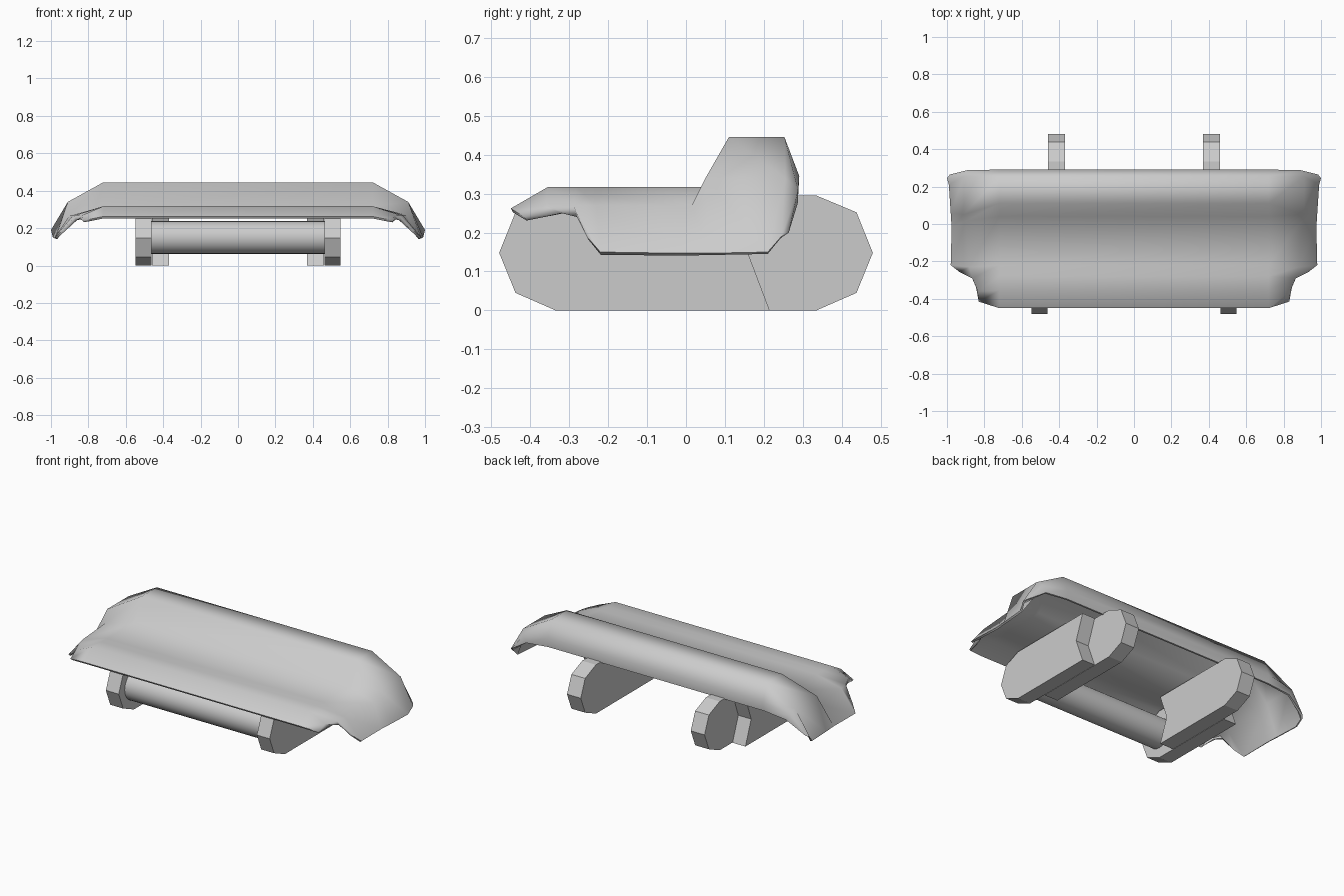
import bpy, bmesh, math
from mathutils import Matrix

if "Cube" in bpy.data.objects:
    bpy.data.objects.remove(bpy.data.objects["Cube"])

grey = bpy.data.materials.new("light_grey")
grey.diffuse_color = (0.6, 0.6, 0.6, 1)
grey.use_nodes = True
grey.node_tree.nodes["Principled BSDF"].inputs["Base Color"].default_value = grey.diffuse_color


def finish(name, bm, angle=None):
    mesh = bpy.data.meshes.new(name)
    bm.to_mesh(mesh)
    bm.free()
    ob = bpy.data.objects.new(name, mesh)
    bpy.context.collection.objects.link(ob)
    mesh.materials.append(grey)
    bpy.ops.object.select_all(action='DESELECT')
    ob.select_set(True)
    bpy.context.view_layer.objects.active = ob
    if angle:
        bpy.ops.object.shade_smooth_by_angle(angle=math.radians(angle))
    return ob


# Shell: three sections from the straight middle out to the drooping end,
# each running from the front lip over the step and ridge to the rear edge
middle = [(.72, y, z) for y, z in [
    (-.45, .262), (-.355, .317), (-.28, .317), (-.22, .317), (.04, .317),
    (.11, .445), (.253, .445), (.291, .345), (.287, .29)]]
shoulder = [(.83, -.415, .24), (.835, -.36, .268), (.865, -.29, .27),
            (.88, -.23, .27), (.9, .015, .27), (.91, .05, .34),
            (.91, .255, .34), (.89, .288, .31), (.87, .287, .275)]
rim = [(.848, -.32, .25), (.87, -.28, .24), (.935, -.255, .19),
       (.98, -.22, .15), (.975, -.02, .147), (.98, .06, .147),
       (.99, .21, .15), (1.0, .245, .19), (.985, .264, .2)]
half = [middle, shoulder, rim]
rows = [[(-x, y, z) for x, y, z in s] for s in reversed(half)] + half

bm = bmesh.new()
grid = [[bm.verts.new(p) for p in row] for row in rows]
for a, b in zip(grid, grid[1:]):
    for j in range(len(a) - 1):
        bm.faces.new((a[j], b[j], b[j + 1], a[j + 1]))
shell = finish("shell", bm)
solid = shell.modifiers.new("thickness", 'SOLIDIFY')
solid.thickness = 0.012
solid.offset = -1
bpy.ops.object.modifier_apply(modifier=solid.name)
bpy.ops.object.shade_smooth_by_angle(angle=math.radians(66))

# Side plates: faceted round nose at one end, V notch at the other
plate = [(-.48, .148), (-.438, .045), (-.335, 0), (.215, 0), (.16, .145),
         (.215, .295), (-.335, .295), (-.438, .252)]


def side_plate(name, x0, x1, flip):
    bm = bmesh.new()
    face = bm.faces.new([bm.verts.new((x0, flip * y, z)) for y, z in plate])
    ext = bmesh.ops.extrude_face_region(bm, geom=[face])
    verts = [v for v in ext["geom"] if isinstance(v, bmesh.types.BMVert)]
    bmesh.ops.translate(bm, verts=verts, vec=(x1 - x0, 0, 0))
    bmesh.ops.recalc_face_normals(bm, faces=bm.faces)
    finish(name, bm)


for side, s in (("left", -1), ("right", 1)):
    side_plate("front_plate_" + side, s * .462, s * .548, 1)
    side_plate("rear_plate_" + side, s * .368, s * .46, -1)

# Roller between the front plates
bm = bmesh.new()
bmesh.ops.create_cone(
    bm, cap_ends=True, segments=24, radius1=.088, radius2=.088, depth=.93,
    matrix=Matrix.Translation((0, -.335, .15)) @ Matrix.Rotation(math.pi / 2, 4, 'Y'))
finish("roller", bm, 40)
